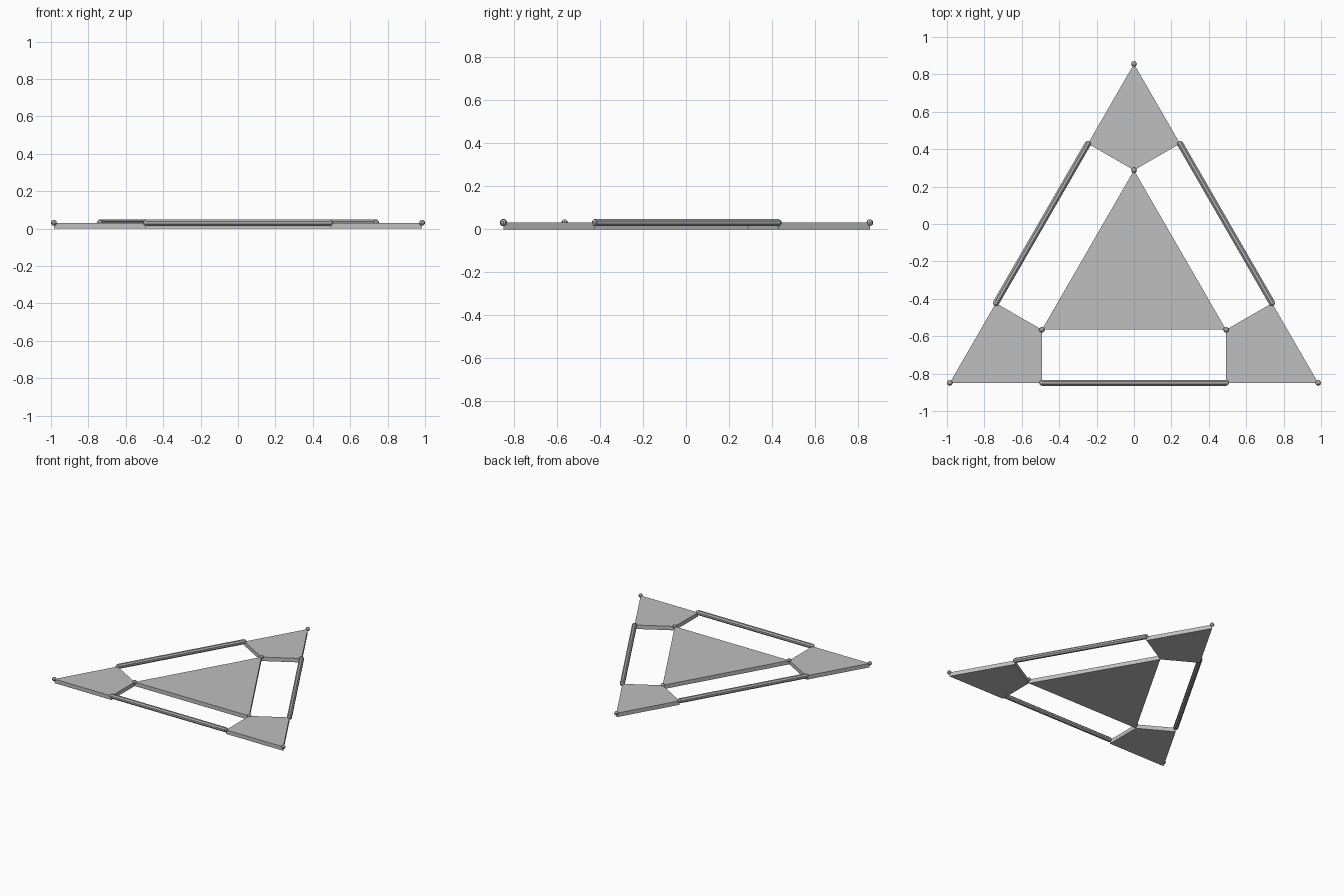
import bpy, bmesh, math
from mathutils import Vector, Matrix

if "Cube" in bpy.data.objects:
    bpy.data.objects.remove(bpy.data.objects["Cube"])

THICK = 0.031        # plate thickness, also the height of rod and ball centres
CENTRE = Vector((0, -0.281, 0))
OUTER = 1.137        # distance from the centre to an outer corner
ROD_R, BALL_R = 0.018, 0.0155


def material(name, value):
    m = bpy.data.materials.new(name)
    colour = (value, value, value, 1)
    m.diffuse_color = colour
    m.use_nodes = True
    m.node_tree.nodes["Principled BSDF"].inputs["Base Color"].default_value = colour
    return m


plate_grey = material("plate grey", 0.52)
rod_grey = material("rod grey", 0.42)


def finish(name, bm, mat):
    bmesh.ops.recalc_face_normals(bm, faces=bm.faces)
    mesh = bpy.data.meshes.new(name)
    bm.to_mesh(mesh)
    bm.free()
    mesh.materials.append(mat)
    obj = bpy.data.objects.new(name, mesh)
    bpy.context.collection.objects.link(obj)
    return obj


def plate(name, outline):
    bm = bmesh.new()
    face = bm.faces.new([bm.verts.new(p) for p in outline])
    top = bmesh.ops.extrude_face_region(bm, geom=[face])["geom"]
    verts = [g for g in top if isinstance(g, bmesh.types.BMVert)]
    bmesh.ops.translate(bm, verts=verts, vec=(0, 0, THICK))
    finish(name, bm, plate_grey)


def ball(bm, p, radius):
    at = Matrix.Translation(p + Vector((0, 0, THICK)))
    bmesh.ops.create_uvsphere(bm, u_segments=8, v_segments=6, radius=radius, matrix=at)


def rod(name, a, b):
    # Octagonal bar with a ball at each end
    bm = bmesh.new()
    direction = b - a
    turn = direction.to_track_quat('Z', 'Y').to_matrix().to_4x4()
    at = Matrix.Translation((a + b) / 2 + Vector((0, 0, THICK)))
    spin = Matrix.Rotation(math.radians(22.5), 4, 'Z')
    bmesh.ops.create_cone(bm, cap_ends=True, segments=8, radius1=ROD_R, radius2=ROD_R,
                          depth=direction.length, matrix=at @ turn @ spin)
    for p in (a, b):
        ball(bm, p, BALL_R)
    finish(name, bm, rod_grey)


def polar(radius, degrees):
    t = math.radians(degrees)
    return CENTRE + Vector((radius * math.cos(t), radius * math.sin(t), 0))


# Outer corners and the half-size inner triangle
names = ["back", "right", "left"]
angles = [90, 210, 330]
outer = [polar(OUTER, a) for a in angles]
inner = [polar(OUTER / 2, a) for a in angles]

plate("centre_plate", inner)

for i, name in enumerate(names):
    after, before = outer[(i + 1) % 3], outer[i - 1]
    # Kite-shaped corner plate
    plate(name + "_corner_plate",
          [outer[i], outer[i].lerp(after, 0.25), inner[i], outer[i].lerp(before, 0.25)])
    # Rod along the middle of the side
    rod(name + "_side_rod", outer[i].lerp(after, 0.25), outer[i].lerp(after, 0.75))
    # Corner balls
    for label, p in (("outer", outer[i]), ("inner", inner[i])):
        bm = bmesh.new()
        ball(bm, p, BALL_R)
        finish(name + "_" + label + "_ball", bm, rod_grey)
